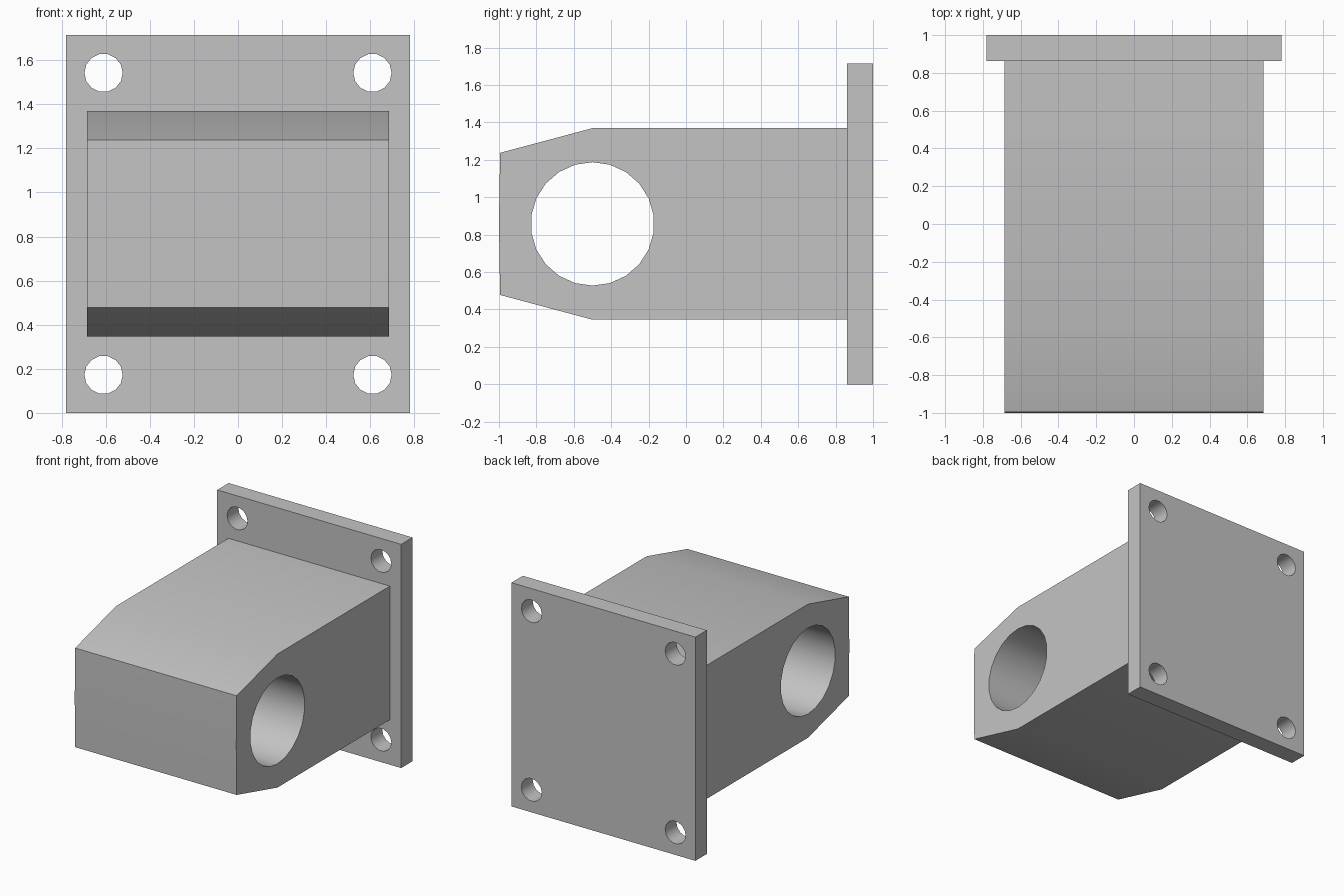
import bpy
import bmesh
import math
from mathutils import Matrix, Vector

cube = bpy.data.objects.get("Cube")
if cube:
    bpy.data.objects.remove(cube, do_unlink=True)

MID = 0.8575          # height of the symmetry plane
HALF_W = 0.685        # half width of the block

grey = bpy.data.materials.new("plain grey")
grey.use_nodes = True
colour = (0.55, 0.55, 0.55, 1)
grey.diffuse_color = colour
grey.node_tree.nodes["Principled BSDF"].inputs["Base Color"].default_value = colour


def add_object(name, bm):
    bmesh.ops.recalc_face_normals(bm, faces=bm.faces)
    mesh = bpy.data.meshes.new(name)
    bm.to_mesh(mesh)
    bm.free()
    mesh.materials.append(grey)
    obj = bpy.data.objects.new(name, mesh)
    bpy.context.collection.objects.link(obj)
    return obj


def cylinder(name, radius, depth, sides, centre, axis, spin=0):
    bm = bmesh.new()
    turn = Vector((0, 0, 1)).rotation_difference(Vector(axis)).to_matrix().to_4x4()
    matrix = Matrix.Translation(centre) @ turn @ Matrix.Rotation(spin, 4, 'Z')
    bmesh.ops.create_cone(bm, cap_ends=True, segments=sides, radius1=radius,
                          radius2=radius, depth=depth, matrix=matrix)
    return add_object(name, bm)


def drill(obj, cutters):
    bpy.ops.object.select_all(action='DESELECT')
    bpy.context.view_layer.objects.active = obj
    obj.select_set(True)
    for cutter in cutters:
        cutter.hide_render = True
        mod = obj.modifiers.new("hole", 'BOOLEAN')
        mod.operation = 'DIFFERENCE'
        mod.solver = 'EXACT'
        mod.object = cutter
        bpy.ops.object.modifier_apply(modifier=mod.name)
        bpy.data.objects.remove(cutter, do_unlink=True)
    bpy.ops.object.shade_smooth_by_angle(angle=math.radians(30))


# Block: tapered side profile, mirrored about the middle, extruded across x
upper = [(0.862, 0.512), (-0.5, 0.512), (-0.994, 0.38)]
profile = upper + [(-1, 0)] + [(y, -z) for y, z in reversed(upper)]
bm = bmesh.new()
face = bm.faces.new([bm.verts.new((-HALF_W, y, MID + z)) for y, z in profile])
extruded = bmesh.ops.extrude_face_region(bm, geom=[face])["geom"]
bmesh.ops.translate(bm, vec=(2 * HALF_W, 0, 0),
                    verts=[v for v in extruded if isinstance(v, bmesh.types.BMVert)])
block = add_object("pivot_block", bm)

# Large cross bore
drill(block, [cylinder("bore_cutter", 0.33, 2, 22, (0, -0.5, MID), (1, 0, 0),
                       math.pi / 22)])

# Mounting plate with four bolt holes
bm = bmesh.new()
bmesh.ops.create_cube(bm, size=1, matrix=Matrix.Translation((0, 0.931, MID))
                      @ Matrix.Diagonal((1.56, 0.138, 2 * MID, 1)))
plate = add_object("mounting_plate", bm)
drill(plate, [cylinder("bolt_hole_cutter", 0.087, 0.5, 14,
                       (sx * 0.61, 0.931, MID + sz * 0.685), (0, 1, 0), math.pi / 2)
              for sx in (-1, 1) for sz in (-1, 1)])
